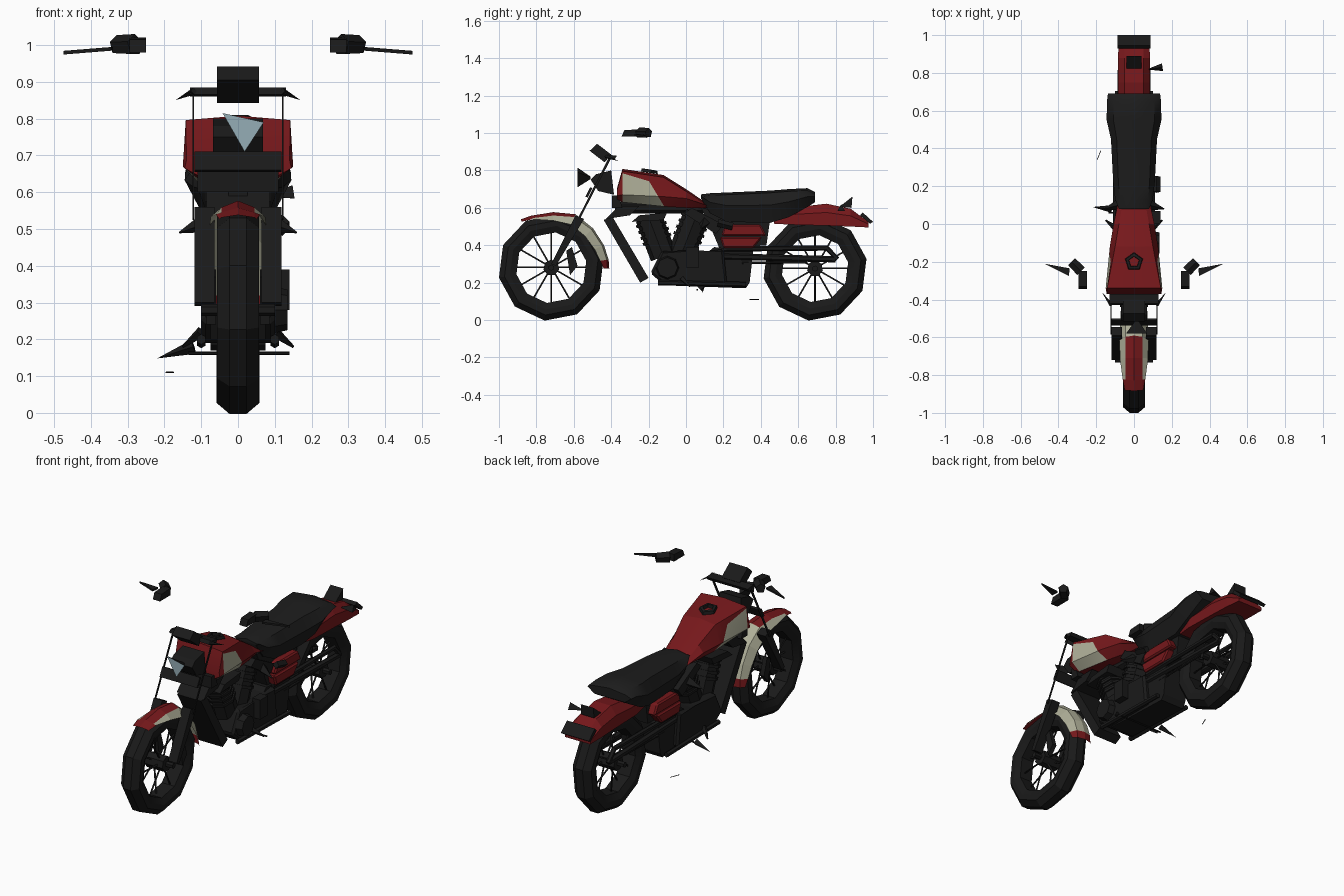
import bpy, bmesh, math
from mathutils import Vector, Matrix

cube = bpy.data.objects.get("Cube")
if cube:
    bpy.data.objects.remove(cube, do_unlink=True)


def material(name, r, g, b):
    m = bpy.data.materials.new(name)
    m.use_nodes = True
    m.diffuse_color = (r, g, b, 1)
    m.node_tree.nodes["Principled BSDF"].inputs["Base Color"].default_value = (r, g, b, 1)
    return m


BLACK = material("matte black", .010, .010, .010)
SEAT = material("seat black", .012, .012, .012)
RED = material("deep red", .18, .009, .011)
CREAM = material("cream", .42, .42, .31)
GLASS = material("pale glass", .3, .42, .47)


def finish(name, bm, mats, rule=None, smooth=0):
    bmesh.ops.recalc_face_normals(bm, faces=bm.faces)
    if rule:
        for f in bm.faces:
            f.material_index = rule(f)
    mesh = bpy.data.meshes.new(name)
    bm.to_mesh(mesh)
    bm.free()
    obj = bpy.data.objects.new(name, mesh)
    bpy.context.collection.objects.link(obj)
    for m in mats:
        mesh.materials.append(m)
    if smooth:
        bpy.ops.object.select_all(action='DESELECT')
        obj.select_set(True)
        bpy.context.view_layer.objects.active = obj
        bpy.ops.object.shade_smooth_by_angle(angle=math.radians(smooth))
    return obj


def loft(sections, ring=True, loop=False):
    """Skin a row of point sections into a bmesh."""
    bm = bmesh.new()
    rows = [[bm.verts.new(p) for p in s] for s in sections]
    n = len(rows[0])
    pairs = list(zip(rows, rows[1:])) + ([(rows[-1], rows[0])] if loop else [])
    for a, b in pairs:
        for i in range(n if ring else n - 1):
            j = (i + 1) % n
            bm.faces.new((a[i], a[j], b[j], b[i]))
    if ring and not loop:
        bm.faces.new(rows[0])
        bm.faces.new(rows[-1])
    return bm


def prism(name, profile, x0, x1, mat=BLACK, bevel=0):
    """Side profile of (y, z) points extruded from x0 to x1."""
    bm = loft([[(x, y, z) for y, z in profile] for x in (x0, x1)])
    if bevel:
        bmesh.ops.bevel(bm, geom=bm.edges[:], offset=bevel, segments=1, affect='EDGES')
    return finish(name, bm, [mat])


def rod(name, a, b, r1, r2=None, sides=6):
    a, b = Vector(a), Vector(b)
    bm = bmesh.new()
    m = Matrix.Translation((a + b) / 2) @ (b - a).to_track_quat('Z', 'Y').to_matrix().to_4x4()
    bmesh.ops.create_cone(bm, cap_ends=True, segments=sides, radius1=r1,
                          radius2=r1 if r2 is None else r2, depth=(b - a).length, matrix=m)
    return finish(name, bm, [BLACK])


def wheel(name, cy, cz, r, r_in, w):
    # Faceted tyre turned around the axle
    prof = [(-w * .7, r_in), (-w, r_in + .035), (-w, r - .03), (-w * .4, r),
            (w * .4, r), (w, r - .03), (w, r_in + .035), (w * .7, r_in)]
    rings = []
    for k in range(10):
        a = math.tau * (k + .3) / 10
        rings.append([(x, cy + q * math.cos(a), cz + q * math.sin(a)) for x, q in prof])
    finish(name + "_tyre", loft(rings, loop=True), [BLACK], smooth=25)
    rod(name + "_hub", (-w, cy, cz), (w, cy, cz), .043, sides=7)
    rod(name + "_axle", (-.1, cy, cz), (.1, cy, cz), .016)
    for k in range(12):
        a = math.tau * k / 12
        x = .025 * (-1) ** k
        rod(name + "_spoke", (x, cy, cz), (x * .4, cy + r_in * math.cos(a) * 1.02,
            cz + r_in * math.sin(a) * 1.02), .0055, sides=3)


wheel("front_wheel", -.72, .28, .285, .19, .057)
wheel("rear_wheel", .69, .275, .28, .18, .058)

# Front fender: ridged red crown, cream skirts and cream rear sweep with a red tip
sections = []
for deg, r, drop, skirt, w in ((122, .31, .008, .014, .05), (111, .303, .014, .02, .06),
                               (88, .302, .018, .045, .075), (66, .318, .016, .06, .076),
                               (44, .31, .01, .06, .074), (24, .308, .01, .055, .072),
                               (9, .31, .01, .045, .07), (0, .31, .01, .03, .065)):
    c, s = math.cos(math.radians(deg)), math.sin(math.radians(deg))
    row = [(-w, r - skirt), (-.045, r - drop), (0, r), (.045, r - drop), (w, r - skirt)]
    sections.append([(x, -.72 + q * c, .275 + q * s) for x, q in row])


def fender_colour(f):
    c = f.calc_center_median()
    if c.y < -.83 or c.z < .325:
        return 0
    return int(abs(c.x) > .035 or c.y > -.57)


finish("front_fender", loft(sections, ring=False), [RED, CREAM], fender_colour)

# Rear fender and tail
sections = []
for y, low, top, w in ((.47, .515, .54, .07), (.56, .51, .6, .085), (.75, .505, .622, .085),
                       (.88, .5, .595, .085), (.975, .495, .525, .08)):
    sections.append([(-w, y, low), (-w, y, low * .4 + top * .6), (-w * .6, y, top),
                     (w * .6, y, top), (w, y, low * .4 + top * .6), (w, y, low)])
finish("rear_fender", loft(sections), [RED])
prism("tail_lamp", [(.82, .605), (.89, .66), (.885, .6)], -.04, .04)
prism("tail_plate", [(.93, .56), (.945, .575), (1.0, .525), (.985, .515)], -.088, .088)

# Fuel tank with cream lower flanks
sections = []
for y, zb, zm, zt, wb, wm, wt in ((-.37, .64, .665, .7, .1, .145, .14), (-.34, .63, .67, .808, .1, .15, .142),
                                  (-.12, .607, .66, .775, .09, .128, .1), (.0, .6, .65, .7, .07, .108, .08),
                                  (.11, .6, .615, .625, .05, .085, .06)):
    sections.append([(-wb, y, zb), (-wm, y, zm), (-wt, y, zt - .012), (0, y, zt),
                     (wt, y, zt - .012), (wm, y, zm), (wb, y, zb)])
bm = loft(sections)
# The cream panel is bounded by an upper and a rear slanting line
lines = [(Vector((0, -.33, .782)), Vector((0, .3, 1))), (Vector((0, -.19, .73)), Vector((0, 1, .6)))]
for point, normal in lines:
    bmesh.ops.bisect_plane(bm, geom=bm.verts[:] + bm.edges[:] + bm.faces[:], plane_co=point, plane_no=normal)
finish("fuel_tank", bm, [RED, CREAM], lambda f: int(
    abs(f.normal.x) > .5 and f.calc_center_median().y > -.35
    and all((f.calc_center_median() - p).dot(n) < 0 for p, n in lines)), smooth=20)
bm = loft([[(q * math.sin(math.tau * k / 5), -.2 + q * math.cos(math.tau * k / 5),
             z - .15 * q * math.cos(math.tau * k / 5)) for q, z in
            ((.05, .788), (.046, .804), (.03, .806), (.028, .788))] for k in range(5)], loop=True)
finish("filler_cap", bm, [BLACK])

# Seat, lofted along its length
sections = []
for y, low, top, w in ((.08, .65, .672, .08), (.13, .57, .678, .1), (.22, .525, .682, .11),
                       (.45, .52, .692, .122), (.55, .55, .7, .145), (.65, .605, .705, .143), (.69, .63, .685, .138)):
    mid = low * .45 + top * .55
    sections.append([(-w * .7, y, low), (-w, y, mid), (-w * .75, y, top - .012), (0, y, top),
                     (w * .75, y, top - .012), (w, y, mid), (w * .7, y, low)])
finish("seat", loft(sections), [SEAT], smooth=35)

# Headlight, lens and instrument block
prism("headlight_shell", [(-.51, .75), (-.48, .78), (-.4, .8), (-.385, .67), (-.47, .69)], -.068, .068)
tri = [(-.042, -.58, .815), (.07, -.58, .79), (.018, -.58, .71)]
bm = loft([tri, [(.015 + .12 * (x - .015), -.51, .76 + .12 * (z - .76)) for x, y, z in tri]])
finish("headlight_lens", bm, [GLASS, BLACK], lambda f: int(f.normal.y > -.9))
prism("fork_bridge", [(-.538, .66), (-.512, .71), (-.5, .705), (-.526, .655)], -.118, .118)
prism("instrument_block", [(-.515, .905), (-.475, .942), (-.4, .885), (-.435, .843)], -.057, .057)
prism("handlebar", [(-.43, .865), (-.42, .885), (-.37, .878), (-.38, .86)], -.13, .13)
prism("steering_head", [(-.43, .54), (-.3, .56), (-.25, .61), (-.36, .61)], -.085, .085)
prism("tank_mount", [(-.395, .6), (-.395, .665), (-.36, .665), (-.34, .6)], -.11, .11)

# Engine core, rear case and V cylinders with fins
prism("crankcase", [(-.19, .25), (-.13, .37), (.06, .36), (.2, .38), (.22, .19), (-.12, .19)], -.1, .1, bevel=.012)
prism("gearbox", [(.15, .39), (.36, .37), (.34, .2), (.32, .17), (-.1, .185)], -.075, .075)
prism("frame_core", [(.08, .6), (.45, .54), (.43, .4), (.18, .38), (.13, .5)], -.06, .06)
for label, base, tip in (("front", (-.12, .34), (-.2, .55)), ("rear", (-.03, .34), (.06, .57))):
    b, t = Vector((0, *base)), Vector((0, *tip))
    rod(label + "_cylinder", b, t, .072, sides=8)
    for k in range(4):
        p = b.lerp(t, .4 + .15 * k)
        rod(label + "_fin", p, p + (t - b).normalized() * .016, .08, sides=8)
prism("front_head", [(-.29, .525), (-.25, .56), (-.1, .575), (-.12, .535)], -.09, .09)
prism("rear_head", [(-.01, .57), (.03, .6), (.2, .51), (.16, .46)], -.09, .09)
prism("radiator", [(-.44, .535), (-.395, .555), (-.2, .225), (-.245, .2)], -.075, .075)
rod("backbone", (0, -.38, .6), (0, .15, .6), .03)
rod("round_cover", (.09, -.1, .28), (.135, -.1, .28), .065, .055, 8)
prism("air_cleaner", [(.0, .39), (.07, .39), (.07, .28), (.0, .28)], .09, .14)
rod("seat_bracket", (.12, .17, .52), (.12, .25, .5), .02, sides=4)
rod("peg_bar", (-.135, .06, .162), (.14, .06, .162), .005)
rod("side_stand", (-.12, .08, .18), (-.22, .09, .148), .02, 0, 4)
rod("stand_foot", (-.195, .34, .11), (-.175, .39, .11), .002)
rod("rear_marker", (.08, .82, .59), (.15, .83, .595), .004, .024, 3)

# Paired parts
for s, side in ((-1, "right"), (1, "left")):
    # Thin fork blade and lower slider
    prism(side + "_fork_blade", [(-.585, .53), (-.575, .525), (-.395, .875), (-.407, .88)], s * .12, s * .124)
    prism(side + "_fork_slider", [(-.72, .3), (-.695, .29), (-.545, .54), (-.59, .56)], s * .064, s * .118)
    prism(side + "_caliper", [(-.64, .37), (-.61, .39), (-.58, .29), (-.62, .24)], s * .06, s * .085)
    rod(side + "_lever", (s * .12, -.43, .875), (s * .17, -.36, .85), .01, 0, 4)

    # Red side cover in two angled slabs
    prism(side + "_cover_upper", [(.2, .49), (.23, .51), (.4, .51), (.43, .45), (.19, .45)], s * .05, s * .102, RED, .008)
    prism(side + "_cover_lower", [(.18, .445), (.41, .445), (.36, .385), (.2, .385)], s * .05, s * .102, RED, .008)

    # Swing arm, exhaust and lower rail
    rod(side + "_upper_pipe", (s * .075, .2, .38), (s * .075, .76, .385), .014)
    rod(side + "_pipe_tip", (s * .075, .75, .388), (s * .075, .81, .325), .013)
    rod(side + "_swing_arm", (s * .072, .2, .34), (s * .072, .8, .325), .017)
    rod(side + "_lower_rail", (s * .07, .3, .305), (s * .07, .65, .31), .007)
    rod(side + "_lower_frame", (s * .1, -.15, .2), (s * .1, .32, .19), .014)
    rod(side + "_foot_peg", (s * .1, -.02, .22), (s * .15, .02, .18), .016, .004, 4)
    rod(side + "_frame_bolt", (s * .08, .1, .52), (s * .16, .08, .49), .03, .002, 4)

    # Floating mirror pods with flat pointed stalks
    prism(side + "_mirror_block", [(-.345, .98), (-.33, 1.015), (-.25, 1.02), (-.25, .98)], s * .25, s * .295)
    rod(side + "_mirror_shell", (s * .28, -.25, 1.0), (s * .33, -.2, 1.0), .03, .027, 5)
    plan = [(.34, -.235), (.345, -.275), (.475, -.21)]
    finish(side + "_mirror_stalk", loft([[(s * x, y, z - (x - .34) * .08) for x, y in plan]
                                         for z in (.985, .995)]), [BLACK])
